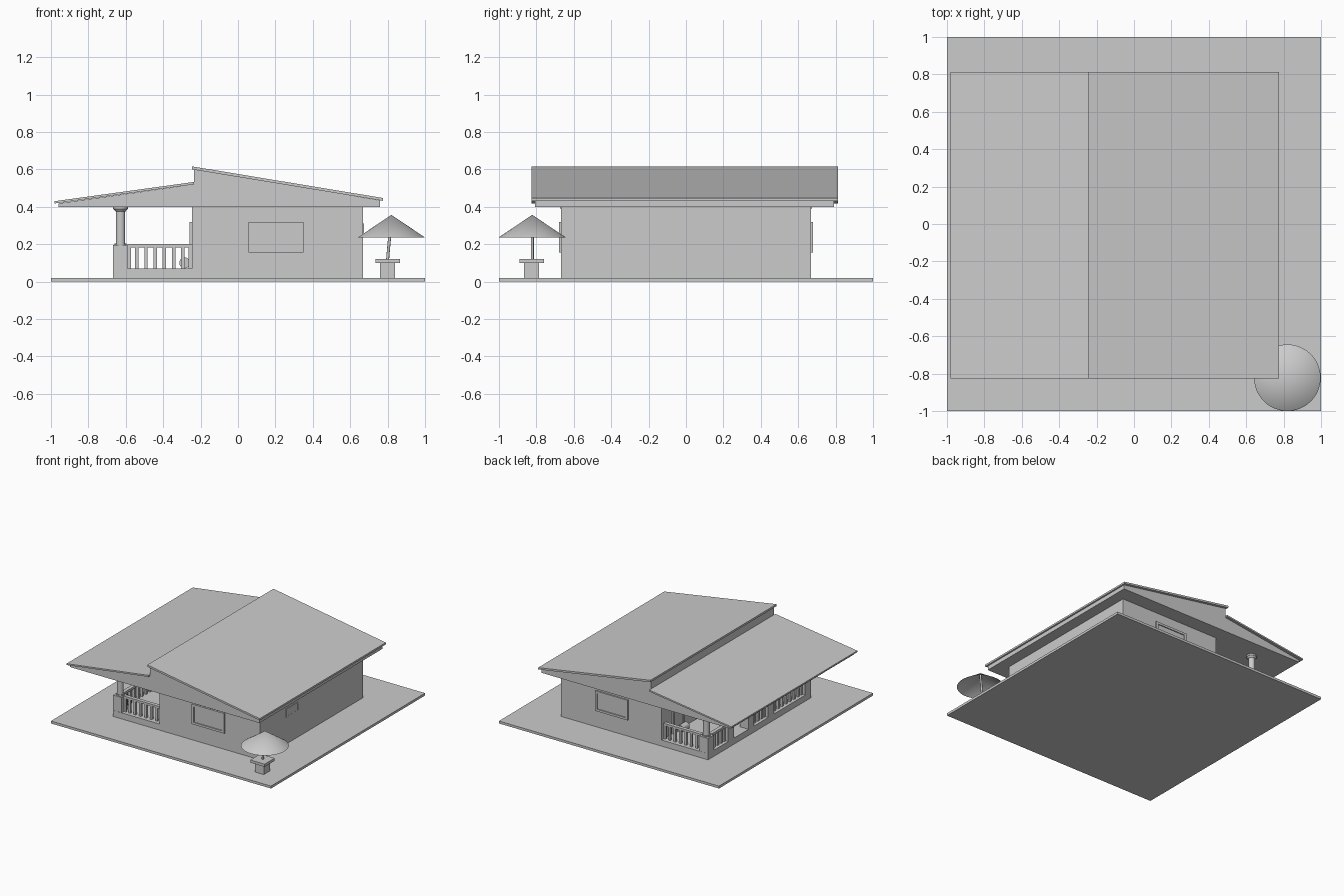
import bpy, bmesh
from math import pi
from mathutils import Vector

cube = bpy.data.objects.get("Cube")
if cube:
    bpy.data.objects.remove(cube, do_unlink=True)

GREY = (0.6, 0.6, 0.6, 1)
mat = bpy.data.materials.new("plain grey")
mat.use_nodes = True
mat.diffuse_color = GREY
mat.node_tree.nodes["Principled BSDF"].inputs["Base Color"].default_value = GREY


def finish(name, bm):
    bmesh.ops.recalc_face_normals(bm, faces=bm.faces)
    mesh = bpy.data.meshes.new(name)
    bm.to_mesh(mesh)
    bm.free()
    mesh.materials.append(mat)
    ob = bpy.data.objects.new(name, mesh)
    bpy.context.collection.objects.link(ob)
    return ob


def box(name, x, y, z):
    """Box from (low, high) pairs along each axis."""
    bm = bmesh.new()
    bmesh.ops.create_cube(bm, size=1)
    for v in bm.verts:
        v.co = [(lo + hi) / 2 + c * (hi - lo) for c, (lo, hi) in zip(v.co, (x, y, z))]
    return finish(name, bm)


def extrude_y(name, profile, y0, y1):
    """Prism with an xz profile running along y."""
    bm = bmesh.new()
    face = bm.faces.new([bm.verts.new((x, y0, z)) for x, z in profile])
    new = bmesh.ops.extrude_face_region(bm, geom=[face])["geom"]
    bmesh.ops.translate(bm, vec=(0, y1 - y0, 0),
                        verts=[g for g in new if isinstance(g, bmesh.types.BMVert)])
    return finish(name, bm)


def rod(name, a, b, r1, r2=None, sides=24, caps=True):
    """Round bar or cone between two points."""
    a, b = Vector(a), Vector(b)
    bm = bmesh.new()
    bmesh.ops.create_cone(bm, cap_ends=caps, segments=sides, radius1=r1,
                          radius2=r1 if r2 is None else r2, depth=(b - a).length)
    turn = (b - a).to_track_quat("Z", "Y").to_matrix().to_4x4()
    turn.translation = (a + b) / 2
    bmesh.ops.transform(bm, matrix=turn, verts=bm.verts)
    ob = finish(name, bm)
    bpy.context.view_layer.objects.active = ob
    ob.select_set(True)
    bpy.ops.object.shade_smooth_by_angle(angle=pi / 5)
    ob.select_set(False)
    return ob


def railing(name, along_x, start, end, across):
    """Top rail with evenly spaced balusters."""
    def part(label, span, z, half):
        side = (across - half, across + half)
        box(label, *((span, side) if along_x else (side, span)), z)
    part(name + "_rail", (start, end), (0.182, 0.2), 0.015)
    count = round((end - start) / 0.049)
    step = (end - start) / count
    for i in range(count + 1):
        c = min(max(start + i * step, start + 0.009), end - 0.009)
        part(name + "_baluster", (c - 0.009, c + 0.009), (0.07, 0.182), 0.009)


def framed_opening(name, axis, wall, out, u, z, bar=0.018, depth=0.012):
    """Raised frame and thin pane on a wall facing along axis."""
    def plate(label, span, zz, d):
        side = tuple(sorted((wall, wall + out * d)))
        box(label, *((side, span) if axis == "x" else (span, side)), zz)
    plate(name + "_pane", u, z, 0.004)
    for zz in ((z[0], z[0] + bar), (z[1] - bar, z[1])):
        plate(name + "_frame", u, zz, depth)
    for span in ((u[0], u[0] + bar), (u[1] - bar, u[1])):
        plate(name + "_frame", span, (z[0] + bar, z[1] - bar), depth)


# Ground and house body
W = 0.668
box("ground", (-1, 1), (-1, 1), (0, 0.02))
box("house_walls", (-0.246, W), (-W, W), (0.02, 0.4))
box("porch_floor", (-W, -0.246), (-W, W), (0.02, 0.07))

# Roof: gable block with two offset sloping slabs
extrude_y("roof_gable", [(-0.96, 0.4), (-0.96, 0.418), (-0.235, 0.52),
                         (-0.235, 0.6), (0.76, 0.434), (0.76, 0.4)], -0.807, 0.79)
extrude_y("low_roof", [(-0.98, 0.418), (-0.98, 0.43), (-0.235, 0.533), (-0.235, 0.52)],
          -0.825, 0.812)
extrude_y("high_roof", [(-0.246, 0.6), (-0.246, 0.616), (0.775, 0.447), (0.775, 0.432)],
          -0.825, 0.812)

# Windows and door
for s in (-1, 1):
    framed_opening("large_window", "y", s * W, s, (0.055, 0.35), (0.155, 0.32))
framed_opening("side_window", "x", W, 1, (-0.33, -0.177), (0.24, 0.31), 0.008, 0.005)
framed_opening("door", "x", -0.246, -1, (0.38, 0.53), (0.07, 0.32))
framed_opening("porch_window", "x", -0.246, -1, (-0.45, -0.15), (0.155, 0.32))

# Porch piers, columns and railings
for y in (-0.63, -0.15, 0.105, 0.37, 0.63):
    box("porch_pier", (-W, -0.59), (y - 0.037, y + 0.037), (0.07, 0.195))
for y in (-0.63, 0.63):
    rod("porch_column", (-0.628, y, 0.19), (-0.628, y, 0.4), 0.025)
    rod("column_base", (-0.628, y, 0.19), (-0.628, y, 0.205), 0.031)
    rod("column_capital", (-0.628, y, 0.375), (-0.628, y, 0.388), 0.027, 0.038)
    rod("column_cap", (-0.628, y, 0.388), (-0.628, y, 0.4), 0.04)
    railing("end_railing", True, -0.59, -0.246, y)
for start, end in ((-0.593, -0.187), (-0.113, 0.068), (0.407, 0.593)):
    railing("side_railing", False, start, end, -0.635)

# Small barrel on the porch
rod("porch_barrel", (-0.285, 0.4, 0.1), (-0.285, 0.48, 0.1), 0.029)

# Garden table with parasol
box("table_base", (0.76, 0.84), (-0.865, -0.785), (0.02, 0.1))
box("table_top", (0.735, 0.865), (-0.89, -0.76), (0.1, 0.122))
rod("parasol_pole", (0.8, -0.822, 0.12), (0.82, -0.822, 0.345), 0.008, sides=12)
rod("parasol", (0.82, -0.822, 0.237), (0.82, -0.822, 0.357), 0.178, 0, 48, False)
